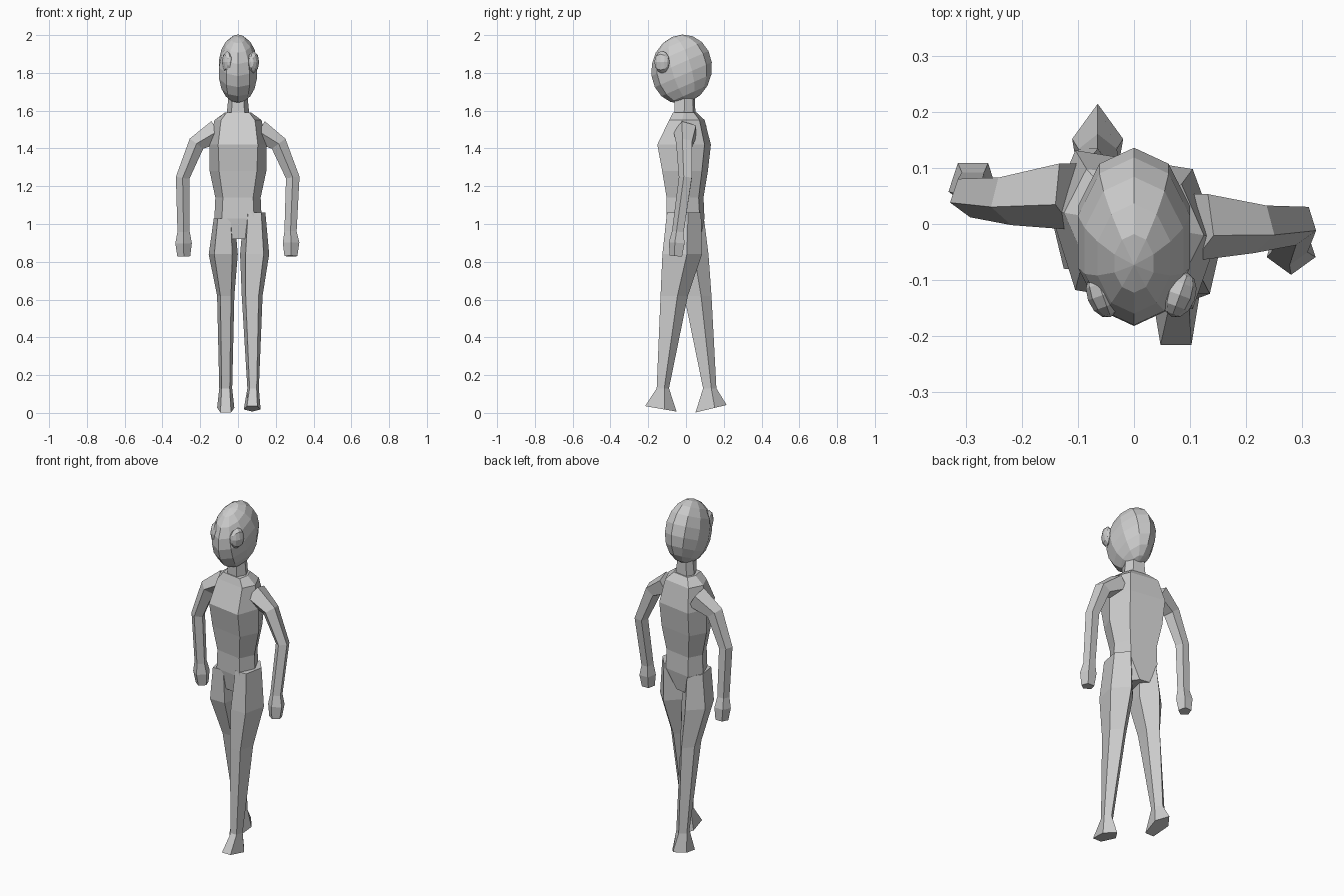
import bpy, bmesh, math
from mathutils import Vector, Matrix

cube = bpy.data.objects.get("Cube")
if cube:
    bpy.data.objects.remove(cube, do_unlink=True)

grey = bpy.data.materials.new("plain grey")
grey.use_nodes = True
colour = (0.6, 0.6, 0.6, 1)
grey.diffuse_color = colour
grey.node_tree.nodes["Principled BSDF"].inputs["Base Color"].default_value = colour


def finish(name, bm):
    bmesh.ops.recalc_face_normals(bm, faces=bm.faces)
    mesh = bpy.data.meshes.new(name)
    bm.to_mesh(mesh)
    bm.free()
    mesh.materials.append(grey)
    obj = bpy.data.objects.new(name, mesh)
    bpy.context.collection.objects.link(obj)
    return obj


def loft(name, rings):
    """Join rings of points into a closed, flat-faced tube."""
    bm = bmesh.new()
    loops = [[bm.verts.new(p) for p in ring] for ring in rings]
    n = len(loops[0])
    for low, high in zip(loops, loops[1:]):
        for i in range(n):
            j = (i + 1) % n
            bm.faces.new((low[i], low[j], high[j], high[i]))
    bm.faces.new(loops[0])
    bm.faces.new(loops[-1])
    return finish(name, bm)


def pentagon(start=90):
    angles = [math.radians(start + 72 * i) for i in range(5)]
    return [(math.cos(a), math.sin(a)) for a in angles]


def hexagon(z, front, side, back, y_front, y_back, shift=0):
    """Torso section: flat front and back, pointed sides, slightly twisted."""
    flat = [(-front, y_front), (front, y_front), (side, 0), (back, y_back),
            (-back, y_back), (-side, 0)]
    return [(x + shift, y - 0.16 * x, z) for x, y in flat]


def leg(name, sections, toe_rise):
    """Sections are z, centre x, centre y, radius x, radius y, foot last."""
    rings = []
    for k, (z, cx, cy, rx, ry) in enumerate(sections):
        rise = toe_rise if k == len(sections) - 1 else 0
        rings.append([(cx + rx * c, cy + ry * s, z + rise * s) for c, s in pentagon()])
    loft(name, rings)


def arm(name, path, radii):
    """Pentagonal tube with each ring square to the path."""
    pts = [Vector(p) for p in path]
    rings = []
    for i, p in enumerate(pts):
        along = (pts[min(i + 1, len(pts) - 1)] - pts[max(i - 1, 0)]).normalized()
        u = along.cross(Vector((0, 1, 0))).normalized()
        v = along.cross(u)
        rings.append([p + radii[i] * (u * c + v * s) for c, s in pentagon(18)])
    loft(name, rings)


def ellipsoid(name, centre, size, segments, rings, pole_tilt=0, lean=0, turn=0):
    bm = bmesh.new()
    bmesh.ops.create_uvsphere(bm, u_segments=segments, v_segments=rings, radius=1)
    place = (Matrix.Translation(centre) @ Matrix.Rotation(turn, 4, "Z")
             @ Matrix.Rotation(lean, 4, "X") @ Matrix.Diagonal((*size, 1))
             @ Matrix.Rotation(pole_tilt, 4, "X"))
    bmesh.ops.transform(bm, matrix=place, verts=bm.verts)
    return finish(name, bm)


# Torso and neck
loft("torso", [
    hexagon(0.92, 0.07, 0.085, 0.03, -0.07, 0.07, -0.015),
    hexagon(1.03, 0.085, 0.125, 0.08, -0.09, 0.085),
    hexagon(1.14, 0.08, 0.12, 0.08, -0.09, 0.08),
    hexagon(1.28, 0.1, 0.15, 0.1, -0.11, 0.1),
    hexagon(1.42, 0.105, 0.15, 0.105, -0.135, 0.115),
    hexagon(1.55, 0.09, 0.125, 0.085, -0.075, 0.085),
    hexagon(1.59, 0.06, 0.07, 0.05, -0.06, 0.05),
])
loft("neck", [
    hexagon(1.56, 0.035, 0.062, 0.04, -0.055, 0.045),
    hexagon(1.7, 0.03, 0.048, 0.03, -0.055, 0.04),
])

# Head and eyes
ellipsoid("head", (0, -0.023, 1.82), (0.107, 0.16, 0.184), 10, 9, math.radians(32),
          math.radians(-12))
for name, x, turn in (("right_eye", -0.056, -0.35), ("left_eye", 0.082, 0.35)):
    ellipsoid(name, (x, -0.127, 1.857), (0.028, 0.042, 0.059), 8, 6, math.pi / 2, 0, -turn)

# Legs in mid stride
leg("left_leg", [
    (1.06, 0.088, -0.02, 0.06, 0.1),
    (0.84, 0.088, -0.031, 0.081, 0.116),
    (0.62, 0.075, -0.07, 0.058, 0.08),
    (0.13, 0.08, -0.126, 0.032, 0.036),
    (0.023, 0.075, -0.142, 0.047, 0.092),
], -0.016)
leg("right_leg", [
    (1.03, -0.073, -0.002, 0.058, 0.097),
    (0.84, -0.078, 0.009, 0.081, 0.11),
    (0.62, -0.065, 0.055, 0.048, 0.08),
    (0.13, -0.065, 0.122, 0.036, 0.039),
    (0.02, -0.065, 0.124, 0.048, 0.091),
], 0.022)

# Arms swinging opposite ways
arm_radii = [0.066, 0.047, 0.038, 0.034, 0.046, 0.036]
arm("left_arm", [(0.11, 0, 1.49), (0.215, -0.005, 1.425), (0.29, 0, 1.245),
                 (0.278, -0.04, 0.96), (0.281, -0.045, 0.9), (0.28, -0.05, 0.83)], arm_radii)
arm("right_arm", [(-0.11, 0.055, 1.49), (-0.22, 0.045, 1.425), (-0.293, 0.05, 1.245),
                  (-0.288, 0.065, 0.96), (-0.288, 0.072, 0.9), (-0.287, 0.078, 0.83)], arm_radii)
